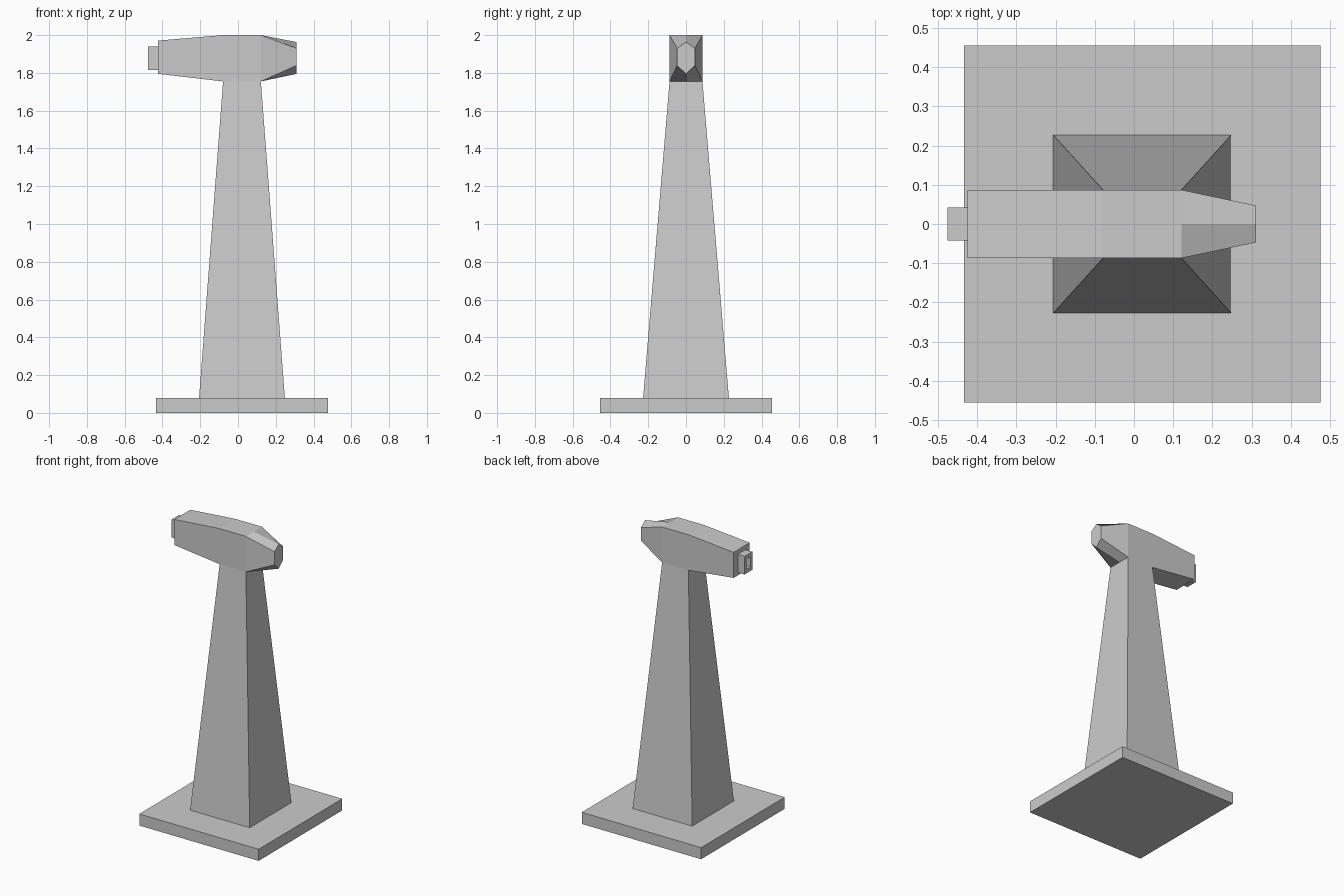
import bpy
import bmesh

if "Cube" in bpy.data.objects:
    bpy.data.objects.remove(bpy.data.objects["Cube"], do_unlink=True)

grey = bpy.data.materials.new("light_grey")
grey.use_nodes = True
colour = (0.6, 0.6, 0.6, 1.0)
grey.diffuse_color = colour
grey.node_tree.nodes["Principled BSDF"].inputs["Base Color"].default_value = colour


def loft(name, rings):
    """Skin a list of equal-length point rings and cap both ends."""
    bm = bmesh.new()
    loops = [[bm.verts.new(p) for p in ring] for ring in rings]
    for a, b in zip(loops, loops[1:]):
        for i in range(len(a)):
            j = (i + 1) % len(a)
            bm.faces.new((a[i], a[j], b[j], b[i]))
    bm.faces.new(loops[0])
    bm.faces.new(loops[-1])
    bmesh.ops.recalc_face_normals(bm, faces=bm.faces)
    mesh = bpy.data.meshes.new(name)
    bm.to_mesh(mesh)
    bm.free()
    mesh.materials.append(grey)
    obj = bpy.data.objects.new(name, mesh)
    bpy.context.collection.objects.link(obj)
    return obj


def flat_ring(cx, half, z):
    return [(cx + sx * half[0], sy * half[1], z)
            for sx, sy in ((-1, -1), (1, -1), (1, 1), (-1, 1))]


def side_ring(x, half, low, high):
    return [(x, -half, low), (x, half, low), (x, half, high), (x, -half, high)]


def hex_ring(x, half, bottom, low, high, top):
    return [(x, 0, bottom), (x, half, low), (x, half, high),
            (x, 0, top), (x, -half, high), (x, -half, low)]


# Base slab and tapered tower
loft("base_slab", [flat_ring(0.021, (0.455, 0.455), z) for z in (0, 0.08)])
loft("tower", [flat_ring(0.021, (0.227, 0.227), 0.08),
               flat_ring(0.021, (0.1, 0.087), 1.755)])

# Head, tapering to a six-sided nose
loft("head", [hex_ring(-0.424, 0.087, 1.795, 1.795, 1.971, 1.971),
              hex_ring(-0.08, 0.087, 1.755, 1.755, 2.0, 2.0),
              hex_ring(0.121, 0.087, 1.755, 1.755, 2.0, 2.0),
              hex_ring(0.311, 0.047, 1.795, 1.84, 1.93, 1.963)])

# Rear stub with a hollow mouth
loft("rear_stub", [side_ring(-0.424, 0.042, 1.815, 1.94),
                   side_ring(-0.476, 0.042, 1.815, 1.94),
                   side_ring(-0.476, 0.022, 1.842, 1.913),
                   side_ring(-0.43, 0.022, 1.842, 1.913)])
